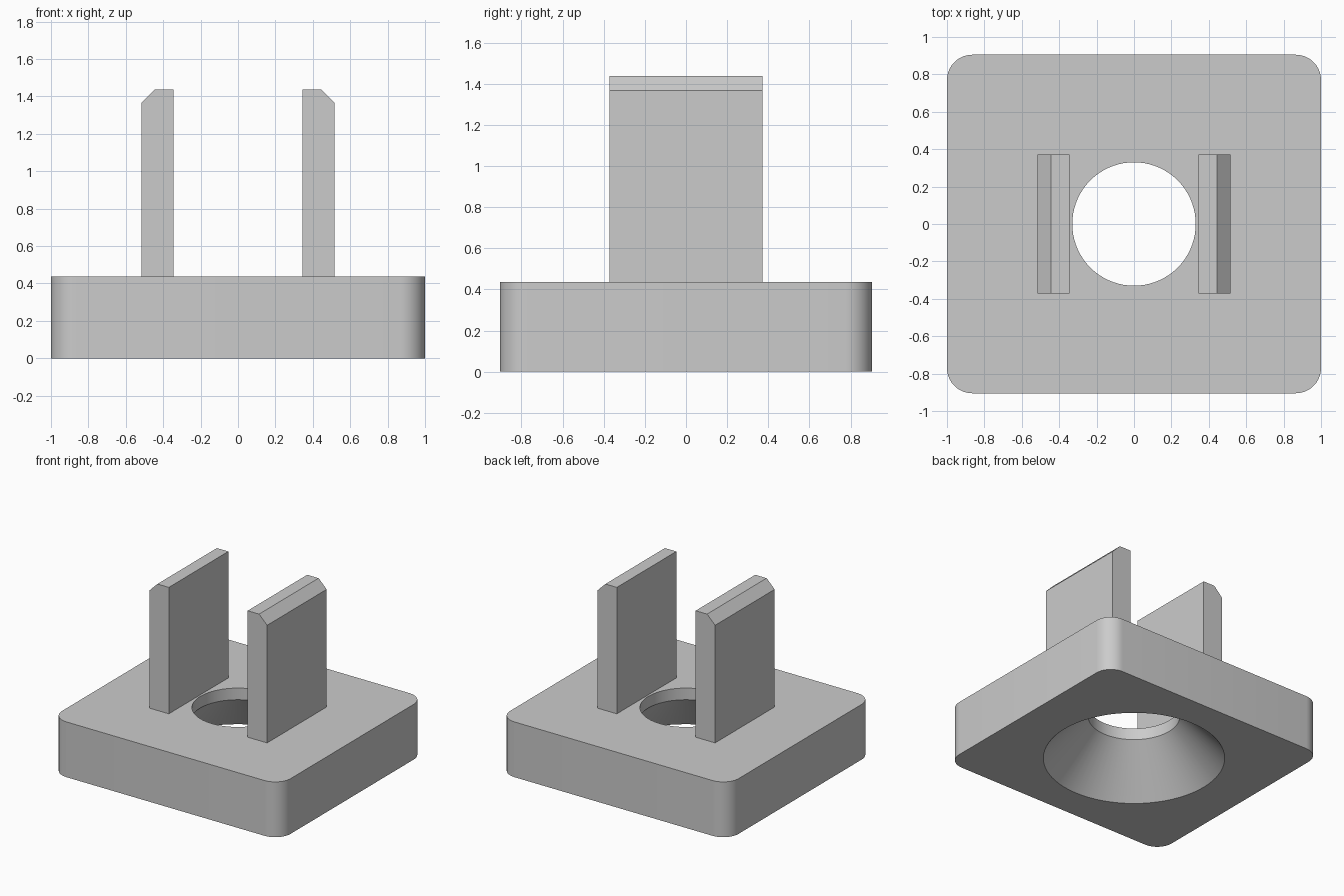
import bpy
import bmesh
from math import cos, sin, pi, radians

cube = bpy.data.objects.get("Cube")
if cube:
    bpy.data.objects.remove(cube, do_unlink=True)

grey = bpy.data.materials.new("plain grey")
grey.use_nodes = True
colour = (0.6, 0.6, 0.6, 1)
grey.diffuse_color = colour
grey.node_tree.nodes["Principled BSDF"].inputs["Base Color"].default_value = colour

HALF_X, HALF_Y, PLATE_TOP, CORNER = 1.0, 0.905, 0.437, 0.135
HOLE_R, SINK_R, SINK_TOP = 0.33, 0.655, 0.345


def finish(bm, name):
    bmesh.ops.recalc_face_normals(bm, faces=bm.faces)
    mesh = bpy.data.meshes.new(name)
    bm.to_mesh(mesh)
    bm.free()
    mesh.materials.append(grey)
    obj = bpy.data.objects.new(name, mesh)
    bpy.context.collection.objects.link(obj)
    return obj


def ring(bm, points, z):
    return [bm.verts.new((x, y, z)) for x, y in points]


def circle(radius, count=72):
    return [(radius * cos(2 * pi * i / count), radius * sin(2 * pi * i / count))
            for i in range(count)]


def rounded_rectangle(steps=10):
    points = []
    for quarter, (sx, sy) in enumerate([(1, 1), (-1, 1), (-1, -1), (1, -1)]):
        for i in range(steps + 1):
            a = (quarter + i / steps) * pi / 2
            points.append((sx * (HALF_X - CORNER) + CORNER * cos(a),
                           sy * (HALF_Y - CORNER) + CORNER * sin(a)))
    return points


def wall(bm, low, high):
    n = len(low)
    for i in range(n):
        j = (i + 1) % n
        bm.faces.new((low[i], low[j], high[j], high[i]))


def cap(bm, outer, inner):
    edges = [bm.edges.get((loop[i - 1], loop[i]))
             for loop in (outer, inner) for i in range(len(loop))]
    bmesh.ops.triangle_fill(bm, use_beauty=True, edges=edges, normal=(0, 0, 1))


# Rounded base plate with a through hole, countersunk from below
bm = bmesh.new()
outline = rounded_rectangle()
outer_low, outer_high = ring(bm, outline, 0), ring(bm, outline, PLATE_TOP)
sink_low = ring(bm, circle(SINK_R), 0)
sink_high = ring(bm, circle(HOLE_R), SINK_TOP)
hole_high = ring(bm, circle(HOLE_R), PLATE_TOP)
wall(bm, outer_low, outer_high)
wall(bm, sink_low, sink_high)
wall(bm, sink_high, hole_high)
cap(bm, outer_low, sink_low)
cap(bm, outer_high, hole_high)
plate = finish(bm, "base_plate")
bpy.ops.object.select_all(action="DESELECT")
plate.select_set(True)
bpy.context.view_layer.objects.active = plate
bpy.ops.object.shade_smooth_by_angle(angle=radians(30))

# Two upright tabs with chamfered outer top edges
PROFILE = [(0.345, PLATE_TOP), (0.515, PLATE_TOP), (0.515, 1.367),
           (0.445, 1.437), (0.345, 1.437)]
for name, side in (("left_tab", 1), ("right_tab", -1)):
    bm = bmesh.new()
    front = [bm.verts.new((side * x, -0.372, z)) for x, z in PROFILE]
    back = [bm.verts.new((side * x, 0.372, z)) for x, z in PROFILE]
    wall(bm, front, back)
    bm.faces.new(front)
    bm.faces.new(back)
    finish(bm, name)
